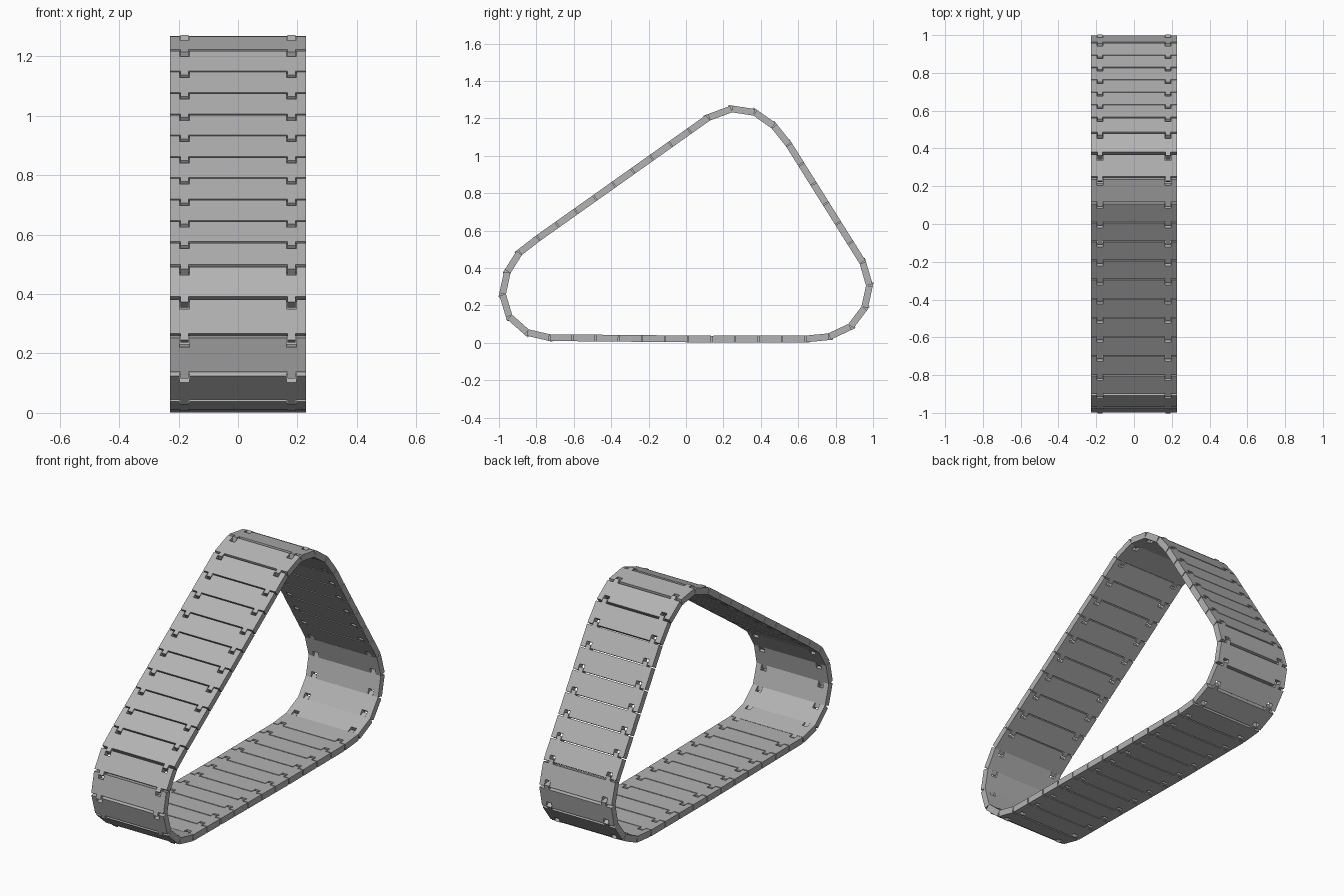
import bpy, bmesh
from mathutils import Matrix, Vector

cube = bpy.data.objects.get("Cube")
if cube:
    bpy.data.objects.remove(cube, do_unlink=True)

# Material
steel = bpy.data.materials.new("grey steel")
steel.use_nodes = True
GREY = (0.45, 0.45, 0.45, 1)
steel.diffuse_color = GREY
steel.node_tree.nodes["Principled BSDF"].inputs["Base Color"].default_value = GREY

HALF_W, THICK, PITCH, GAP = 0.228, 0.036, 0.124, 0.006
LUG_X, LUG_HALF, LUG_LEN = 0.18, 0.0135, 0.023
SLOT_HALF, SLOT_LEN = 0.0165, 0.032


def edge_profile(y, depth, half):
    """One plate end from left to right, with two steps of the given depth."""
    pts = [(-HALF_W, y)]
    for cx in (-LUG_X, LUG_X):
        pts += [(cx - half, y), (cx - half, y + depth), (cx + half, y + depth), (cx + half, y)]
    return pts + [(HALF_W, y)]


def link_mesh():
    """Flat track plate: slots at the rear end, lugs at the leading end."""
    end = PITCH / 2 - GAP / 2
    outline = edge_profile(-end, SLOT_LEN, SLOT_HALF)
    outline += reversed(edge_profile(end, LUG_LEN, LUG_HALF))
    bm = bmesh.new()
    face = bm.faces.new([bm.verts.new((x, y, -THICK / 2)) for x, y in outline])
    ext = bmesh.ops.extrude_face_region(bm, geom=[face])
    top = [v for v in ext["geom"] if isinstance(v, bmesh.types.BMVert)]
    bmesh.ops.translate(bm, verts=top, vec=(0, 0, THICK))
    bmesh.ops.recalc_face_normals(bm, faces=bm.faces)
    mesh = bpy.data.meshes.new("track_link")
    bm.to_mesh(mesh)
    bm.free()
    mesh.materials.append(steel)
    return mesh


# Loop corners as (y, z, number of links up to the next corner)
path = [
    (0.245, 1.251, 1), (0.12, 1.205, 9), (-0.79, 0.56, 1), (-0.89, 0.483, 1),
    (-0.955, 0.38, 1), (-0.981, 0.26, 1), (-0.945, 0.14, 1), (-0.85, 0.056, 1),
    (-0.73, 0.028, 7), (0.135, 0.02, 4), (0.64, 0.021, 1), (0.765, 0.033, 1),
    (0.88, 0.087, 1), (0.955, 0.187, 1), (0.981, 0.307, 1), (0.945, 0.43, 6),
    (0.55, 1.06, 1), (0.47, 1.16, 1), (0.368, 1.232, 1),
]
joints = []
for (y0, z0, n), (y1, z1, _) in zip(path, path[1:] + path[:1]):
    a, b = Vector((0, y0, z0)), Vector((0, y1, z1))
    joints += [a.lerp(b, i / n) for i in range(n)]

# Lay one link between each pair of joints
mesh = link_mesh()
for i, a in enumerate(joints):
    b = joints[(i + 1) % len(joints)]
    along = (b - a).normalized()
    side = Vector((1, 0, 0))
    rot = Matrix((side, along, side.cross(along))).transposed().to_4x4()
    link = bpy.data.objects.new(f"track_link_{i + 1}", mesh)
    link.matrix_world = (Matrix.Translation((a + b) / 2) @ rot
                         @ Matrix.Diagonal((1, (b - a).length / PITCH, 1, 1)))
    bpy.context.collection.objects.link(link)
